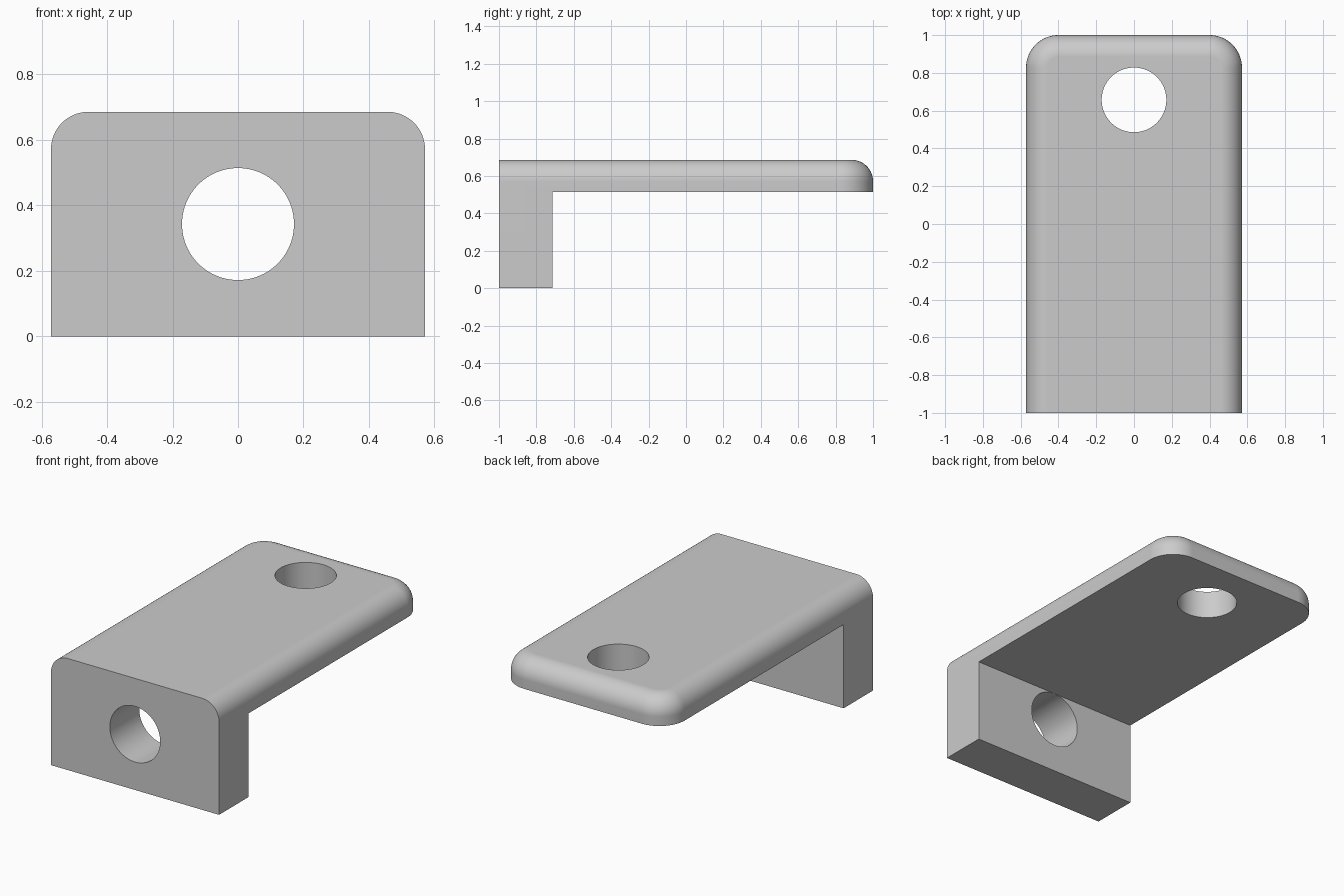
import bpy, bmesh
from math import sin, cos, pi
from mathutils import Vector

old = bpy.data.objects.get("Cube")
if old:
    bpy.data.objects.remove(old, do_unlink=True)

U = 1 / 35                      # design unit
HALF, TOP, UNDER = 20 * U, 24 * U, 18 * U
FILLET, CORNER, HOLE = 4 * U, 6 * U, 5.99 * U
STEPS = 16

grey = bpy.data.materials.new("plain grey")
grey.use_nodes = True
grey.diffuse_color = (0.6, 0.6, 0.6, 1)
grey.node_tree.nodes["Principled BSDF"].inputs["Base Color"].default_value = (0.6, 0.6, 0.6, 1)


def outline(inset, z):
    """Open chain along right side, rounded back and left side."""
    r, x, y = CORNER - inset, HALF - CORNER, 1 - CORNER
    pts = [Vector((HALF - inset, -1, z))]
    for side, start in ((1, 0), (-1, pi / 2)):
        for i in range(STEPS + 1):
            a = start + i * pi / 2 / STEPS
            pts.append(Vector((side * x + r * cos(a), y + r * sin(a), z)))
    pts.append(Vector((inset - HALF, -1, z)))
    return pts


# Solid body: straight sides, then a quarter-round fillet up to the top
levels = [(0, 0)]
for i in range(STEPS + 1):
    a = i * pi / 2 / STEPS
    levels.append((FILLET * (1 - cos(a)), TOP - FILLET + FILLET * sin(a)))
bm = bmesh.new()
rings = [[bm.verts.new(p) for p in outline(d, z)] for d, z in levels]
for low, high in zip(rings, rings[1:]):
    for i in range(len(low) - 1):
        bm.faces.new((low[i], low[i + 1], high[i + 1], high[i]))
bm.faces.new(rings[0][::-1])
bm.faces.new(rings[-1])
bm.faces.new([r[0] for r in rings] + [r[-1] for r in reversed(rings)])
bmesh.ops.recalc_face_normals(bm, faces=bm.faces)
mesh = bpy.data.meshes.new("bracket")
bm.to_mesh(mesh)
bm.free()
bracket = bpy.data.objects.new("bracket", mesh)
bpy.context.collection.objects.link(bracket)
mesh.materials.append(grey)


def cut(name):
    """Subtract the active primitive from the bracket and remove it."""
    cutter = bpy.context.object
    cutter.name = name
    cutter.hide_render = True
    cutter.data.materials.append(grey)
    mod = bracket.modifiers.new(name, 'BOOLEAN')
    mod.operation, mod.solver, mod.object = 'DIFFERENCE', 'EXACT', cutter
    bpy.context.view_layer.objects.active = bracket
    bpy.ops.object.modifier_apply(modifier=name)
    bpy.data.objects.remove(cutter, do_unlink=True)


# Space under the plate, behind the front wall
bpy.ops.mesh.primitive_cube_add(size=2, location=(0, 1 - 25 * U, UNDER - 1))
bpy.context.object.scale = (1, 1, 1)
bpy.context.object.location.y += 0
bpy.context.object.scale.y = 1
cut("underside_cutter")
# Front wall hole and plate hole
bpy.ops.mesh.primitive_cylinder_add(vertices=96, radius=HOLE, depth=0.8,
                                    location=(0, -0.9, 12 * U), rotation=(pi / 2, 0, 0))
cut("wall_hole_cutter")
bpy.ops.mesh.primitive_cylinder_add(vertices=96, radius=HOLE, depth=1,
                                    location=(0, 23 * U, UNDER))
cut("plate_hole_cutter")

# Smooth rounds with crisp edges
bpy.ops.object.select_all(action='DESELECT')
bracket.select_set(True)
bpy.context.view_layer.objects.active = bracket
bpy.ops.object.shade_smooth_by_angle(angle=pi / 6)
weighted = bracket.modifiers.new("flat_faces", 'WEIGHTED_NORMAL')
weighted.keep_sharp = True
